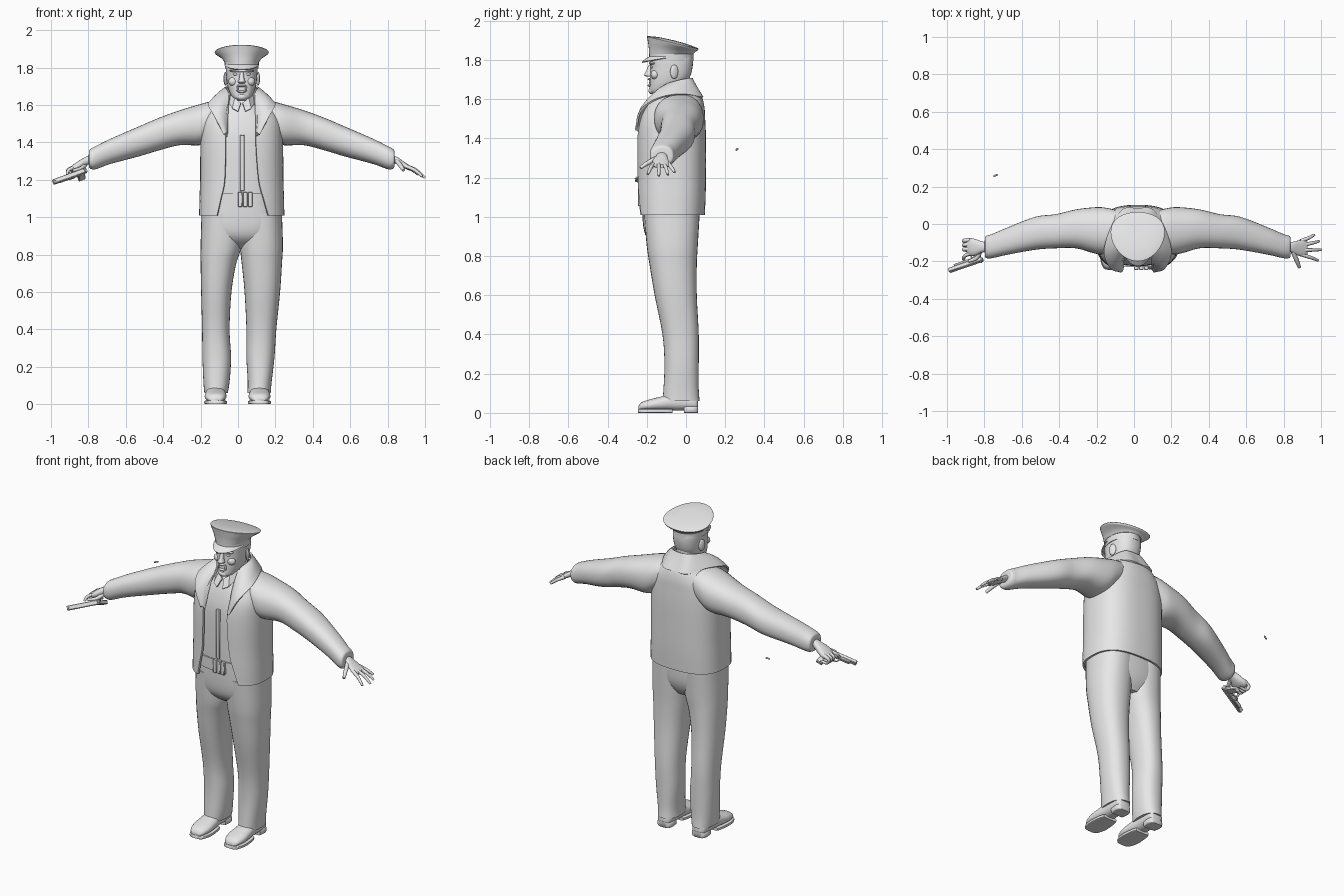
import bpy, bmesh, math
from mathutils import Vector, Matrix

CX = 0.02  # body centre line
grey = bpy.data.materials.new("plain_grey")
grey.diffuse_color = (0.8, 0.8, 0.8, 1)


def finish(name, bm, thick=0):
    bmesh.ops.recalc_face_normals(bm, faces=bm.faces)
    me = bpy.data.meshes.new(name)
    bm.to_mesh(me)
    bm.free()
    me.materials.append(grey)
    ob = bpy.data.objects.new(name, me)
    bpy.context.collection.objects.link(ob)
    if thick:
        m = ob.modifiers.new("thickness", 'SOLIDIFY')
        m.thickness, m.offset = thick, 0
    return ob


def smooth(rows, steps):
    """Catmull-Rom through rows of numbers."""
    out, n = [], len(rows)
    for i in range(n - 1):
        p = [rows[max(0, min(n - 1, i + k))] for k in (-1, 0, 1, 2)]
        for s in range(steps):
            t = s / steps
            out.append([0.5 * (2 * b + (c - a) * t + (2 * a - 5 * b + 4 * c - d) * t * t
                               + (3 * b - a - 3 * c + d) * t ** 3) for a, b, c, d in zip(*p)])
    return out + [list(rows[-1])]


def grid(name, rows, closed=False, caps=False, thick=0):
    bm = bmesh.new()
    vs = [[bm.verts.new(p) for p in r] for r in rows]
    n = len(rows[0])
    for a, b in zip(vs, vs[1:]):
        for j in range(n if closed else n - 1):
            k = (j + 1) % n
            bm.faces.new((a[j], a[k], b[k], b[j]))
    if caps:
        bm.faces.new(vs[0])
        bm.faces.new(vs[-1])
    return finish(name, bm, thick)


def spow(v, e):
    return math.copysign(abs(v) ** e, v)


def loft(name, axis, rows, n=32, steps=4, power=2.3, warp=None):
    """Rows are (position, a0, a1, b0, b1): limits of each cross-section."""
    rings = []
    for t, a0, a1, b0, b1 in smooth(rows, steps):
        ring = []
        for j in range(n):
            w = math.tau * j / n
            a = (a0 + a1) / 2 + (a1 - a0) / 2 * spow(math.cos(w), 2 / power)
            b = (b0 + b1) / 2 + (b1 - b0) / 2 * spow(math.sin(w), 2 / power)
            p = {'x': (t, a, b), 'y': (a, t, b), 'z': (a, b, t)}[axis]
            ring.append(warp(*p) if warp else p)
        rings.append(ring)
    return grid(name, rings, True, True)


def sym(rows):
    """Rows (z, half_width, y0, y1) about the body centre."""
    return [(z, CX - h, CX + h, y0, y1) for z, h, y0, y1 in rows]


def ball(name, loc, size, rot=0):
    bm = bmesh.new()
    bmesh.ops.create_uvsphere(bm, u_segments=16, v_segments=10, radius=1)
    bm.transform(Matrix.Translation(loc) @ Matrix.Rotation(rot, 4, 'Z') @ Matrix.Diagonal((*size, 1)))
    return finish(name, bm)


def box(name, mat, lo, hi, bevel=0.003):
    bm = bmesh.new()
    bmesh.ops.create_cube(bm, size=1)
    lo, hi = Vector(lo), Vector(hi)
    bm.transform(Matrix.Translation((lo + hi) / 2) @ Matrix.Diagonal((*(hi - lo), 1)))
    bmesh.ops.bevel(bm, geom=bm.edges[:], offset=bevel, segments=1, affect='EDGES')
    bm.transform(mat)
    return finish(name, bm)


def tube(name, pts, r, tip=0.6):
    cu = bpy.data.curves.new(name, 'CURVE')
    cu.dimensions, cu.bevel_depth, cu.bevel_resolution, cu.use_fill_caps = '3D', r, 3, True
    sp = cu.splines.new('POLY')
    path = smooth(pts, 4)
    sp.points.add(len(path) - 1)
    for i, p in enumerate(path):
        sp.points[i].co = (*p, 1)
        sp.points[i].radius = 1 + (tip - 1) * (i / (len(path) - 1)) ** 2
    cu.materials.append(grey)
    bpy.context.collection.objects.link(bpy.data.objects.new(name, cu))


# Trousers
loft("right_leg", 'z', [(.06, .05, .175, -.12, .07), (.12, .052, .18, -.115, .065),
     (.25, .045, .195, -.11, .065), (.4, .045, .205, -.12, .065), (.6, .035, .225, -.16, .055),
     (.75, .02, .235, -.185, .055), (.85, .01, .24, -.2, .06), (1.02, .0, .235, -.215, .07)])
loft("left_leg", 'z', [(.06, -.18, -.055, -.12, .07), (.12, -.185, -.045, -.115, .065),
     (.25, -.19, -.037, -.11, .065), (.4, -.192, -.045, -.12, .065), (.6, -.197, -.035, -.16, .055),
     (.75, -.2, -.01, -.185, .055), (.85, -.2, .02, -.2, .06), (1.02, -.195, .03, -.215, .07)])
loft("trouser_seat", 'z', sym([(.83, .08, -.12, .02), (.88, .17, -.19, .05),
     (.95, .208, -.218, .066), (1.1, .205, -.225, .07)]), power=2.6)

# Shoes with soles and heels
for side, c in (("left", -.12), ("right", .115)):
    loft(side + "_shoe", 'y', [(y, c - h, c + h, .012, z) for y, h, z in
         [(-.242, .025, .035), (-.225, .045, .055), (-.18, .058, .07), (-.12, .056, .085),
          (-.06, .05, .1), (.02, .048, .1), (.05, .042, .09), (.06, .03, .08)]], n=24)
    loft(side + "_sole", 'y', [(y, c - h, c + h, 0, .02) for y, h in
         [(-.245, .02), (-.235, .045), (-.18, .061), (-.1, .055), (-.07, .045)]], n=20, power=6)
    loft(side + "_heel", 'y', [(y, c - h, c + h, 0, .035) for y, h in
         [(-.01, .043), (.03, .048), (.055, .04), (.062, .025)]], n=20, power=6)

# Shirt, belt and buckle
loft("shirt", 'z', sym([(1.05, .195, -.222, .065), (1.2, .2, -.225, .07), (1.4, .2, -.222, .07),
     (1.5, .18, -.205, .065), (1.58, .11, -.175, .05), (1.64, .06, -.14, .02)]), power=2.5)
loft("belt", 'z', sym([(1.06, .2, -.231, .07), (1.13, .2, -.232, .07)]), steps=1, power=2.6)
for i in range(3):
    box("buckle_block", Matrix(), (.0 + i * .027, -.245, 1.055), (.023 + i * .027, -.225, 1.135))
box("shirt_placket", Matrix(), (.01, -.23, 1.14), (.035, -.215, 1.44))

# Open jacket body: (z, half width, y front, y back, left opening, right opening)
rows = []
for z, h, y0, y1, ol, orr in smooth([
        (1.01, .222, -.245, .09, .13, .14), (1.1, .22, -.247, .094, .11, .115),
        (1.2, .217, -.247, .096, .09, .09), (1.4, .215, -.246, .096, .085, .075),
        (1.5, .208, -.232, .092, .085, .08), (1.56, .18, -.205, .088, .08, .08),
        (1.61, .135, -.17, .075, .07, .07), (1.66, .09, -.13, .045, .06, .06)], 4):
    e = 2 / 2.6
    a = math.asin((orr / h) ** (1 / e))
    b = math.tau - math.asin((ol / h) ** (1 / e))
    ws = [a + (b - a) * j / 47 for j in range(48)]
    rows.append([(CX + h * spow(math.sin(w), e),
                  (y0 + y1) / 2 - (y1 - y0) / 2 * spow(math.cos(w), e), z) for w in ws])
grid("jacket_body", rows, thick=.012)

# Turned-out collar and lapels
half = [(0, .03, 1.705, 0, .08, 1.61), (.06, .015, 1.705, .08, .075, 1.61),
        (.085, -.05, 1.69, .145, -.03, 1.625), (.072, -.12, 1.66, .178, -.15, 1.6),
        (.075, -.185, 1.57, .145, -.235, 1.535), (.08, -.24, 1.43, .095, -.252, 1.44)]
flip = [(-p[0], p[1], p[2], -p[3], p[4], p[5]) for p in half[:0:-1]]
rows = []
for p in smooth(flip + half, 5):
    a, b = Vector(p[:3]), Vector(p[3:])
    rows.append([a.lerp(b, t) + Vector((CX, -.008 * math.sin(math.pi * t), .012 * math.sin(math.pi * t)))
                 for t in (0, .25, .5, .75, 1)])
grid("collar", rows, thick=.01)
for s in (-1, 1):
    grid("shirt_collar", [[(CX + s * .062, -.11, 1.655), (CX + s * .07, -.13, 1.615)],
         [(CX + s * .035, -.16, 1.635), (CX + s * .05, -.19, 1.58)],
         [(CX + s * .004, -.175, 1.61), (CX + s * .02, -.205, 1.565)]], thick=.008)

# Sleeves
for side, s in (("right", 1), ("left", -1)):
    loft(side + "_sleeve", 'x', [(CX + s * x, y0, y1, z0, z1) for x, y0, y1, z0, z1 in
         [(.1, -.12, .07, 1.47, 1.625), (.16, -.155, .085, 1.42, 1.62), (.22, -.16, .09, 1.385, 1.605),
          (.33, -.13, .078, 1.385, 1.572), (.44, -.13, .052, 1.358, 1.532),
          (.55, -.138, .038, 1.325, 1.485), (.7, -.165, -.02, 1.285, 1.42),
          (.775, -.182, -.052, 1.258, 1.383), (.8, -.184, -.06, 1.256, 1.37),
          (.815, -.178, -.068, 1.266, 1.358), (.818, -.155, -.09, 1.285, 1.335)]])

# Neck, head and face
loft("neck", 'z', sym([(1.58, .066, -.12, .03), (1.65, .06, -.115, .02), (1.73, .06, -.12, .02)]))
loft("head", 'z', sym([(1.625, .025, -.17, -.11), (1.64, .048, -.186, -.07), (1.67, .066, -.185, -.02),
     (1.71, .077, -.184, .018), (1.76, .083, -.182, .033), (1.81, .084, -.182, .035),
     (1.85, .07, -.15, .02)]), power=2.4)
loft("nose", 'z', sym([(1.715, .012, -.2, -.17), (1.722, .02, -.213, -.17),
     (1.74, .014, -.206, -.17), (1.775, .009, -.19, -.17)]), n=16)
ball("brow", (CX, -.168, 1.783), (.065, .022, .01))
ball("chin", (CX, -.172, 1.643), (.03, .02, .018))
ball("upper_lip", (CX, -.184, 1.702), (.026, .012, .006))
ball("lower_lip", (CX, -.184, 1.67), (.022, .012, .007))
for s in (-1, 1):
    ball("eye", (CX + s * .033, -.172, 1.764), (.014, .01, .007))
    ball("cheek", (CX + s * .045, -.158, 1.725), (.026, .022, .024))
    ball("mouth_corner", (CX + s * .023, -.178, 1.686), (.006, .01, .017))
    ball("ear", (CX + s * .086, -.06, 1.74), (.01, .022, .036), s * .35)


# Peaked cap: tilted crown, narrower at the front
def cap_shape(x, y, z):
    f = max(0, min(1, (z - 1.83) / .05))
    return (CX + (x - CX) * (1 + f * 1.3 * (y + .07)), y, z - f * .24 * (y + .07))


loft("cap_band", 'z', sym([(1.795, .09, -.187, .038), (1.835, .092, -.188, .038)]), steps=1, power=2)
loft("cap_crown", 'z', sym([(1.83, .093, -.188, .038), (1.85, .108, -.19, .045),
     (1.872, .13, -.195, .056), (1.885, .14, -.198, .062), (1.892, .136, -.194, .058),
     (1.9, .08, -.14, .0), (1.902, .01, -.08, -.06)]), n=40, power=2.1, warp=cap_shape)
rows = []
for j in range(21):
    w = math.radians(-75 + 7.5 * j)
    k = max(0, math.cos(w * 1.2))
    x, y = CX + .09 * math.sin(w), -.075 - .112 * math.cos(w)
    rows.append([(x, y, 1.815), (x * 1.02, y - .02 * k, 1.812 - .01 * k), (x * 1.03, y - .036 * k, 1.81 - .022 * k)])
grid("cap_visor", rows, thick=.006)

# Open hand
loft("right_palm", 'x', [(.8, -.15, -.1, 1.295, 1.34), (.845, -.152, -.096, 1.285, 1.325),
     (.88, -.17, -.088, 1.266, 1.302), (.915, -.172, -.084, 1.25, 1.278), (.928, -.16, -.095, 1.25, 1.268)], n=20)
for y, tx, ty, tz in ((-.092, .965, -.058, 1.228), (-.115, .99, -.092, 1.215),
                      (-.14, 1.0, -.138, 1.21), (-.162, .985, -.195, 1.218)):
    tube("right_finger", [(.89, y, 1.275), ((.9 + tx) / 2, (y + ty) / 2, 1.253), (tx, ty, tz)], .0105)
tube("right_thumb", [(.85, -.145, 1.3), (.87, -.195, 1.275), (.885, -.232, 1.25)], .013)

# Gripping hand
loft("left_palm", 'x', [(-.77, -.15, -.1, 1.295, 1.34), (-.81, -.152, -.094, 1.275, 1.325),
     (-.85, -.17, -.08, 1.25, 1.302), (-.88, -.17, -.075, 1.24, 1.282), (-.895, -.155, -.085, 1.24, 1.268)], n=20)
for y in (-.085, -.108, -.132):
    tube("left_finger", [(-.875, y, 1.268), (-.91, y - .004, 1.25), (-.895, y - .008, 1.222),
                         (-.855, y - .01, 1.225)], .011)
tube("trigger_finger", [(-.87, -.155, 1.268), (-.905, -.17, 1.253), (-.915, -.19, 1.228)], .01)
tube("left_thumb", [(-.82, -.14, 1.275), (-.84, -.18, 1.26), (-.885, -.2, 1.248)], .012)

# Pistol frame: x forward, y toward the grip
f = Vector((-.19, -.065, -.068)).normalized()
g = Vector((.02, .08, -.02))
g = (g - f * g.dot(f)).normalized()
u = f.cross(g)
M = Matrix((f, g, u)).transposed().to_4x4()
M.translation = Vector((-.81, -.185, 1.25))
box("pistol_slide", M, (0, -.014, -.013), (.2, .008, .013))
box("pistol_frame", M, (.01, .006, -.011), (.165, .02, .011))
box("pistol_grip", M @ Matrix.Rotation(.2, 4, 'Z'), (.012, .01, -.011), (.05, .095, .011))
box("front_sight", M, (.185, -.019, -.003), (.193, -.012, .003), .001)
box("rear_sight", M, (.008, -.019, -.008), (.016, -.012, .008), .001)
tube("trigger_guard", [M @ Vector(p) for p in ((.06, .018, 0), (.065, .042, 0), (.095, .042, 0), (.105, .018, 0))], .004, 1)

# Ejected shell casing
tube("shell_casing", [(-.75, .256, 1.341), (-.74, .26, 1.345), (-.729, .264, 1.348)], .005, .9)

# Bake modifiers and curves, then shade
bpy.ops.object.select_all(action='SELECT')
bpy.context.view_layer.objects.active = bpy.context.selected_objects[0]
bpy.ops.object.convert(target='MESH')
bpy.ops.object.shade_smooth_by_angle(angle=math.radians(40))
